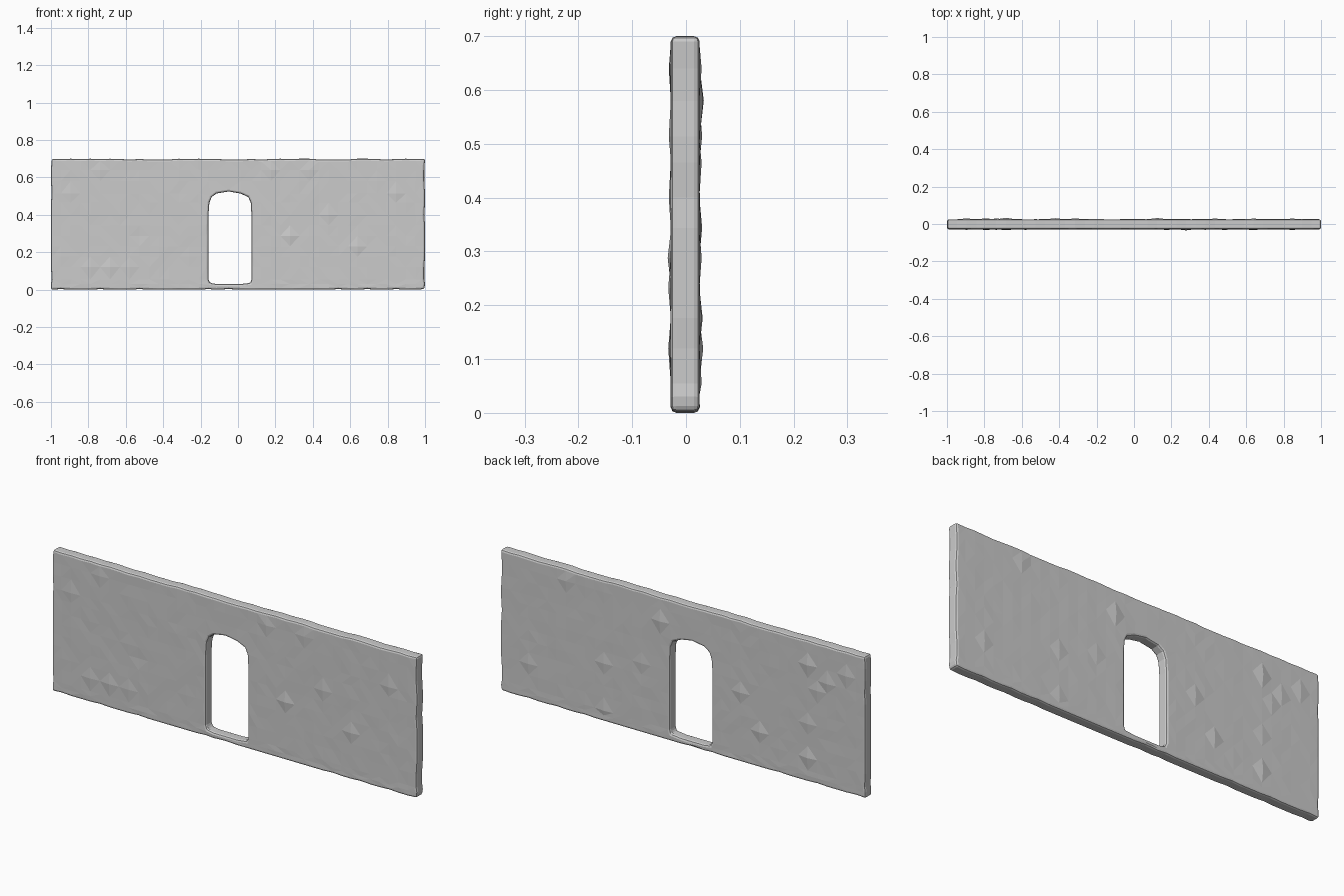
import bpy, bmesh, math, random
from mathutils import Vector

random.seed(4)
cube = bpy.data.objects.get("Cube")
if cube:
    bpy.data.objects.remove(cube, do_unlink=True)

HALF, HEIGHT = 1.0, 0.70
FRONT, BACK = -0.028, 0.025
LEFT, RIGHT, SILL, CROWN = -0.158, 0.072, 0.03, 0.525


def span(a, b, n):
    return [a + (b - a) * i / n for i in range(n)]


# Grid lines that follow the doorway
door_xs = [LEFT, -0.115, -0.05, 0.013, RIGHT]
door_zs = [SILL, 0.055] + span(0.12, 0.40, 5) + [0.40, 0.465, CROWN]
xs = span(-HALF, LEFT, 16) + door_xs[:-1] + span(RIGHT, HALF, 18) + [HALF]
zs = [0] + door_zs + [0.58, 0.64, HEIGHT]


def shape(x, z):
    """Round the door corners and wear the outer edges."""
    if z == CROWN:
        if x in (LEFT, RIGHT):
            x += 0.017 if x == LEFT else -0.017
            z -= 0.03
        elif x != -0.05:
            z -= 0.011
    elif z == 0.465 and x in (LEFT, RIGHT):
        x += 0.005 if x == LEFT else -0.004
    elif z == SILL and x in (LEFT, RIGHT):
        x += 0.008 if x == LEFT else -0.006
        z += 0.006
    if z == HEIGHT:
        z -= random.choice((0, 0.002, 0.004))
    if z == 0:
        z += random.choice((0, 0, 0.003))
    if abs(x) == HALF:
        x *= random.choice((1, 1, 0.996))
    return x, FRONT, z


# Wall sheet with open doorway
bm = bmesh.new()
grid = [[bm.verts.new(shape(x, z)) for z in zs] for x in xs]
for i in range(len(xs) - 1):
    for j in range(len(zs) - 1):
        if LEFT <= xs[i] < RIGHT and SILL <= zs[j] < CROWN:
            continue
        bm.faces.new((grid[i][j], grid[i + 1][j],
                      grid[i + 1][j + 1], grid[i][j + 1]))
bmesh.ops.delete(bm, geom=[v for v in bm.verts if not v.link_faces], context="VERTS")

# Thickness
extruded = bmesh.ops.extrude_face_region(bm, geom=bm.faces[:], use_keep_orig=True)
for v in extruded["geom"]:
    if isinstance(v, bmesh.types.BMVert):
        v.co.y = BACK
bmesh.ops.recalc_face_normals(bm, faces=bm.faces[:])

# Softened outer and doorway rims
rims = [e for e in bm.edges if len(e.link_faces) == 2
        and e.calc_face_angle() > math.radians(50)]
bmesh.ops.bevel(bm, geom=rims, offset=0.010, offset_type="OFFSET",
                segments=2, profile=0.5, affect="EDGES", clamp_overlap=True)
bmesh.ops.recalc_face_normals(bm, faces=bm.faces[:])

# Chipped and raised spots: (x, z, height)
front_spots = [(-0.78, 0.09, 0.004), (-0.68, 0.10, 0.005), (-0.60, 0.14, 0.003),
               (-0.91, 0.52, 0.003), (-0.72, 0.64, 0.003), (0.17, 0.64, 0.004),
               (0.30, 0.28, 0.006), (0.50, 0.40, 0.004), (0.66, 0.22, 0.005),
               (0.84, 0.54, 0.004), (-0.52, 0.28, -0.002), (0.36, 0.64, 0.003)]
back_spots = [(0.87, 0.20, 0.004), (0.62, 0.64, 0.004), (0.41, 0.30, 0.004),
              (0.45, 0.06, 0.004), (0.25, 0.36, 0.003), (0.14, 0.58, 0.007),
              (-0.29, 0.36, 0.005), (-0.42, 0.20, 0.006), (-0.70, 0.12, 0.007),
              (-0.78, 0.54, 0.005), (-0.67, 0.58, 0.008), (-0.92, 0.60, 0.005),
              (-0.73, 0.46, 0.004), (-0.68, 0.28, 0.004)]
for level, sign, spots in ((FRONT, -1, front_spots), (BACK, 1, back_spots)):
    side = [v for v in bm.verts if abs(v.co.y - level) < 1e-5]
    inner = [v for v in side
             if all(abs(e.other_vert(v).co.y - level) < 1e-5 for e in v.link_edges)]
    picks = [(min(inner, key=lambda v: (v.co - Vector((x, level, z))).length), h)
             for x, z, h in spots]
    for v in side:
        v.co.y += random.uniform(-0.0006, 0.0006)
    for v, h in picks:
        v.co.y = level + sign * h
bmesh.ops.triangulate(bm, faces=bm.faces[:])

mesh = bpy.data.meshes.new("wall_with_doorway")
bm.to_mesh(mesh)
bm.free()
wall = bpy.data.objects.new("wall_with_doorway", mesh)
bpy.context.collection.objects.link(wall)
